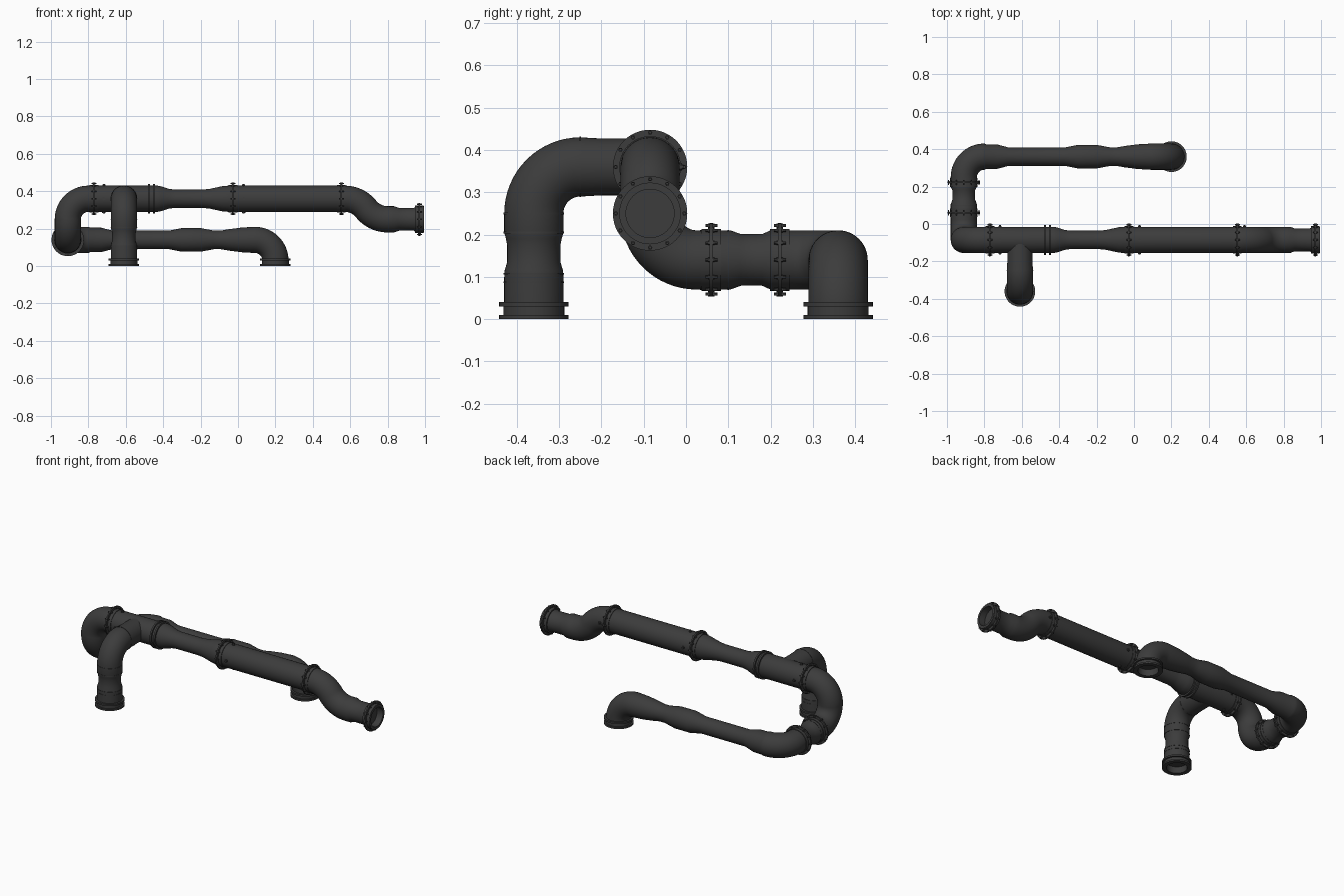
import bpy, bmesh, math
from mathutils import Vector, Quaternion

if "Cube" in bpy.data.objects:
    bpy.data.objects.remove(bpy.data.objects["Cube"])

SIDES = 48
mat = bpy.data.materials.new("dark_iron")
mat.diffuse_color = (0.045, 0.045, 0.045, 1)
mat.use_nodes = True
mat.node_tree.nodes["Principled BSDF"].inputs["Base Color"].default_value = mat.diffuse_color


def finish(bm, name, angle=35):
    bmesh.ops.recalc_face_normals(bm, faces=bm.faces)
    me = bpy.data.meshes.new(name)
    bm.to_mesh(me)
    bm.free()
    ob = bpy.data.objects.new(name, me)
    bpy.context.collection.objects.link(ob)
    me.materials.append(mat)
    bpy.ops.object.select_all(action='DESELECT')
    ob.select_set(True)
    bpy.context.view_layer.objects.active = ob
    bpy.ops.object.shade_smooth_by_angle(angle=math.radians(angle))
    return ob


def skin(bm, stations, closed=False):
    """Skin circles (centre, axis, radius), carrying the frame along the path."""
    axis = stations[0][1]
    u = axis.orthogonal().normalized()
    loops = []
    for p, t, r in stations:
        u = axis.rotation_difference(t) @ u
        axis = t
        loops.append([bm.verts.new(p + Quaternion(t, 2 * math.pi * i / SIDES) @ u * r)
                      for i in range(SIDES)])
    pairs = list(zip(loops, loops[1:])) + ([(loops[-1], loops[0])] if closed else [])
    for a, b in pairs:
        for i in range(SIDES):
            j = (i + 1) % SIDES
            bm.faces.new((a[i], a[j], b[j], b[i]))
    if not closed:
        bm.faces.new(loops[0])
        bm.faces.new(loops[-1])


def pipe(name, pts):
    """pts: (x, y, z, radius, bend radius); bend 0 is a plain station."""
    P = [Vector(p[:3]) for p in pts]
    st = []
    for k, p in enumerate(pts):
        r, bend = p[3], p[4]
        d_in = (P[k] - P[max(k - 1, 0)]).normalized() if k else (P[1] - P[0]).normalized()
        d_out = (P[k + 1] - P[k]).normalized() if k < len(P) - 1 else d_in
        if bend:
            ang = d_in.angle(d_out)
            ax = d_in.cross(d_out).normalized()
            start = P[k] - d_in * bend * math.tan(ang / 2)
            centre = start + ax.cross(d_in) * bend
            for i in range(17):
                q = Quaternion(ax, ang * i / 16)
                st.append((centre + q @ (start - centre), q @ d_in, r))
        else:
            st.append((P[k], d_in, r))
    # hollow mouths at both ends
    def mouth(s, sign):
        p, t, _ = s
        return [(p, t, 0.057), (p + t * sign * 0.04, t, 0.057)]
    st = mouth(st[0], 1)[::-1] + st + mouth(st[-1], -1)
    bm = bmesh.new()
    skin(bm, st)
    return finish(bm, name)


def ring(name, c, axis, r, w, inner=0.058):
    c, t = Vector(c), Vector(axis)
    bm = bmesh.new()
    skin(bm, [(c - t * w / 2, t, inner), (c - t * w / 2, t, r),
              (c + t * w / 2, t, r), (c + t * w / 2, t, inner)], closed=True)
    return finish(bm, name)


def studs(name, c, axis, circle, count, r, length, along=True, phase=0):
    """Ring of bolts, parallel to the axis or pointing outward."""
    c, t = Vector(c), Vector(axis)
    u = Vector((0, 0, 1))
    bm = bmesh.new()
    for i in range(count):
        d = Quaternion(t, 2 * math.pi * i / count + phase) @ u
        z = t if along else d
        for rad, ln in ((r, length), (r * 1.5, length * 0.55)):
            m = Vector((0, 0, 1)).rotation_difference(z).to_matrix().to_4x4()
            m.translation = c + d * circle
            bmesh.ops.create_cone(bm, cap_ends=True, segments=6, radius1=rad,
                                  radius2=rad, depth=ln, matrix=m)
    return finish(bm, name, 25)


X, Y, Z = (1, 0, 0), (0, 1, 0), (0, 0, 1)
W, N, T, B = 0.07, 0.049, 0.061, 0.11     # wide, narrow, waist, bend radius
YM, ZM, XL, YB, ZL = -0.085, 0.36, -0.91, 0.36, 0.14

# main run: outlet, S bend, upper run, two elbows, rear lower run, foot
def upper(x, r): return (x, YM, ZM, r, 0)
def lower(x, r): return (x, YB, ZL, r, 0)

main = [(0.994, YM, 0.25, W, 0), (0.955, YM, 0.25, W, 0), (0.94, YM, 0.25, T, 0),
        (0.86, YM, 0.25, T, 0), (0.835, YM, 0.25, W, 0),
        (0.729, YM, 0.25, W, 0.148), (0.641, YM, ZM, W, 0.148)]
main += [upper(*a) for a in ((-0.05, W), (-0.08, 0.068), (-0.15, 0.053), (-0.19, N),
                             (-0.34, N), (-0.37, 0.053), (-0.41, 0.066), (-0.43, W))]
main += [(XL, YM, ZM, W, B), (XL, YM, ZL, W, B)]
main += [(XL, y, ZL, r, 0) for y, r in ((0.105, W), (0.13, T), (0.18, T), (0.2, W))]
main += [(XL, YB, ZL, W, B)]
main += [lower(*a) for a in ((-0.79, 0.066), (-0.73, 0.065), (-0.67, N), (-0.37, N),
                             (-0.30, 0.063), (-0.20, 0.063), (-0.13, 0.05), (-0.09, 0.05),
                             (-0.05, 0.057), (0.02, 0.066))]
main += [(0.2, YB, ZL, W, B), (0.2, YB, 0, W, 0)]
pipe("main_pipe", main)

# tee branch down to the front foot
XB, YF = -0.61, -0.36
branch = [(XB, YM, ZM, 0.066, 0), (XB, YM - 0.03, ZM, W * 0.96, 0), (XB, -0.2, ZM, W * 0.96, 0),
          (XB, YF, ZM, W, B)]
branch += [(XB, YF, z, r, 0) for z, r in ((0.205, W), (0.19, 0.066), (0.175, 0.063),
                                          (0.135, 0.063), (0.115, 0.069), (0.1, W), (0, W))]
pipe("branch_pipe", branch)

# bolted flanges
flanges = [((x, YM, ZM), X, 0.088) for x in (-0.77, -0.027, 0.553)]
flanges += [((0.97, YM, 0.25), X, 0.088)]
flanges += [((XL, y, ZL), Y, 0.087) for y in (0.06, 0.222)]
for i, (c, a, r) in enumerate(flanges):
    ring(f"flange_{i}", c, a, r, 0.008)
    studs(f"flange_bolts_{i}", c, a, 0.081, 12, 0.0036, 0.028)
    for s in (-1, 1):
        ring(f"flange_collar_{i}_{s}", Vector(c) + Vector(a) * s * 0.013, a, 0.073, 0.02)

# plain double collars at the reducer and the feet
for i, x in enumerate((-0.475, -0.45)):
    ring(f"reducer_collar_{i}", (x, YM, ZM), X, 0.08, 0.01)
for name, x, y in (("front_foot", XB, YF), ("rear_foot", 0.2, YB)):
    for i, (z, w) in enumerate(((0.005, 0.01), (0.035, 0.01))):
        ring(f"{name}_collar_{i}", (x, y, z), Z, 0.082, w)
    ring(f"{name}_sleeve", (x, y, 0.02), Z, 0.072, 0.04)

# small set screws standing out of the pipe
for i, x in enumerate((-0.717, 0.03)):
    studs(f"set_screws_{i}", (x, YM, ZM), X, 0.071, 4, 0.006, 0.016, along=False)
studs("set_screws_2", (0.59, YM, ZM), X, 0.071, 1, 0.006, 0.016, along=False, phase=-math.pi / 2)

# raised joint seams
for i, z in enumerate((0.25, 0.205, 0.107, 0.087)):
    ring(f"branch_seam_{i}", (XB, YF, z), Z, 0.0715, 0.004)
ring("tee_seam", (XB, -0.25, ZM), Y, 0.0715, 0.003)
for i, y in enumerate((0.035, 0.1, 0.2, 0.24)):
    ring(f"side_seam_{i}", (XL, y, ZL), Y, 0.0712, 0.003)
